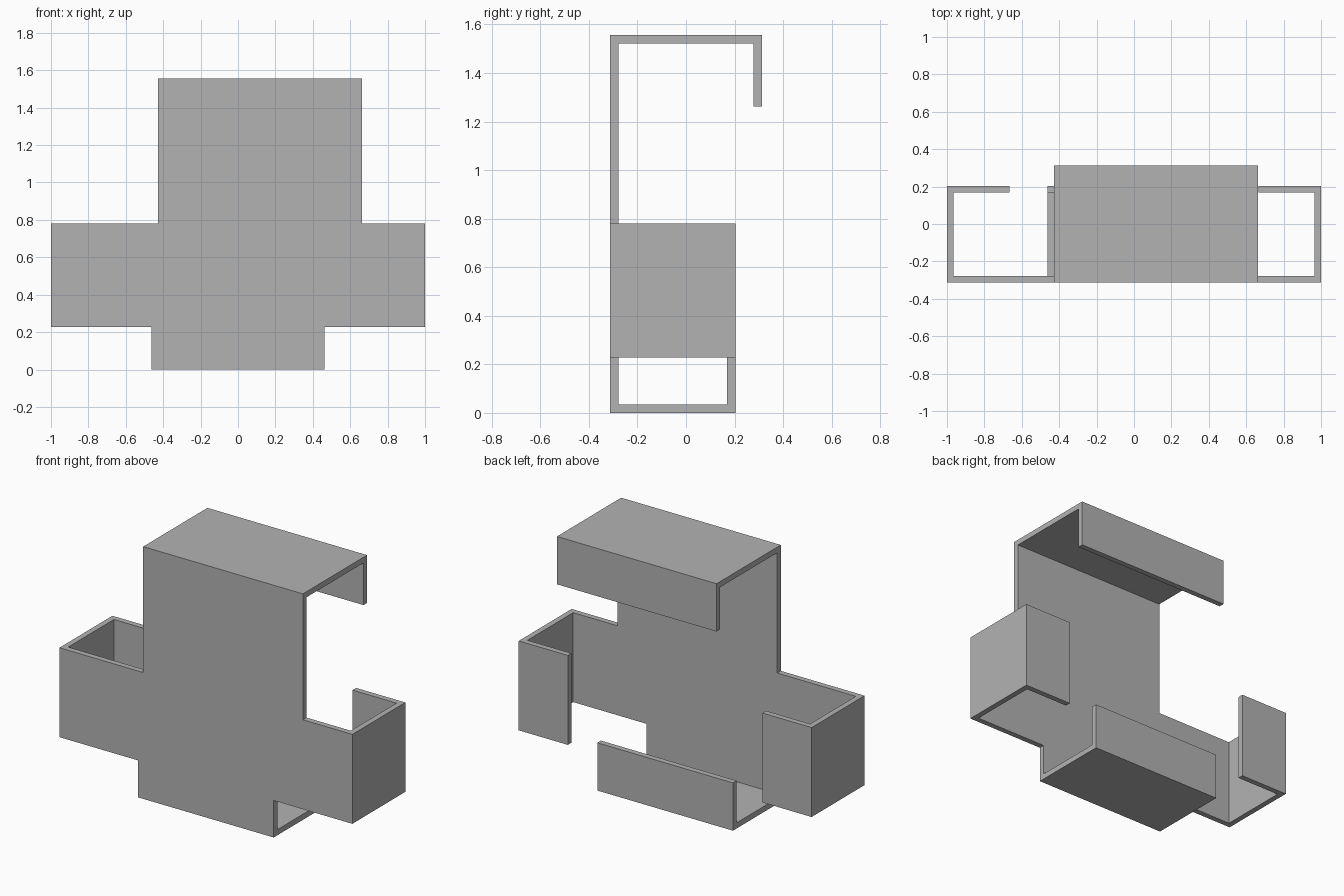
import bpy
import bmesh
from mathutils import Vector

cube = bpy.data.objects.get("Cube")
if cube:
    bpy.data.objects.remove(cube, do_unlink=True)

THICK = 0.035
FRONT, BACK, TOP_BACK = -0.313, 0.203, 0.313
LOW, MID, HIGH = 0.228, 0.78, 1.557

grey = bpy.data.materials.new("plain_grey")
grey.use_nodes = True
colour = (0.45, 0.45, 0.45, 1)
grey.diffuse_color = colour
grey.node_tree.nodes["Principled BSDF"].inputs["Base Color"].default_value = colour

# Cross-shaped front plate, counter-clockwise from the bottom tab
outline = [(-0.463, 0), (0.463, 0), (0.463, LOW), (1, LOW), (1, MID),
           (0.662, MID), (0.662, HIGH), (-0.428, HIGH), (-0.428, MID),
           (-1, MID), (-1, LOW), (-0.463, LOW)]
bm = bmesh.new()
plate = [bm.verts.new((x, FRONT, z)) for x, z in outline]
bm.faces.new(plate)


def fold(start, back, lip):
    """Fold a wall back from one outline edge, then a lip in along the back."""
    a, b = plate[start], plate[start + 1]
    for shift in (Vector((0, back - FRONT, 0)), Vector(lip)):
        c, d = (bm.verts.new(v.co + shift) for v in (a, b))
        bm.faces.new((b, a, c, d))
        a, b = c, d


fold(0, BACK, (0, 0, 0.295))        # bottom tray
fold(3, BACK, (-0.335, 0, 0))       # left side hook
fold(6, TOP_BACK, (0, 0, -0.295))   # top hook
fold(9, BACK, (0.335, 0, 0))        # right side hook

mesh = bpy.data.meshes.new("folded_bracket")
bm.to_mesh(mesh)
bm.free()
mesh.materials.append(grey)
bracket = bpy.data.objects.new("folded_bracket", mesh)
bpy.context.collection.objects.link(bracket)

# Sheet thickness, grown inward from the outer faces
sheet = bracket.modifiers.new("sheet_thickness", "SOLIDIFY")
sheet.thickness = THICK
sheet.offset = -1
sheet.use_even_offset = True
sheet.use_quality_normals = True
